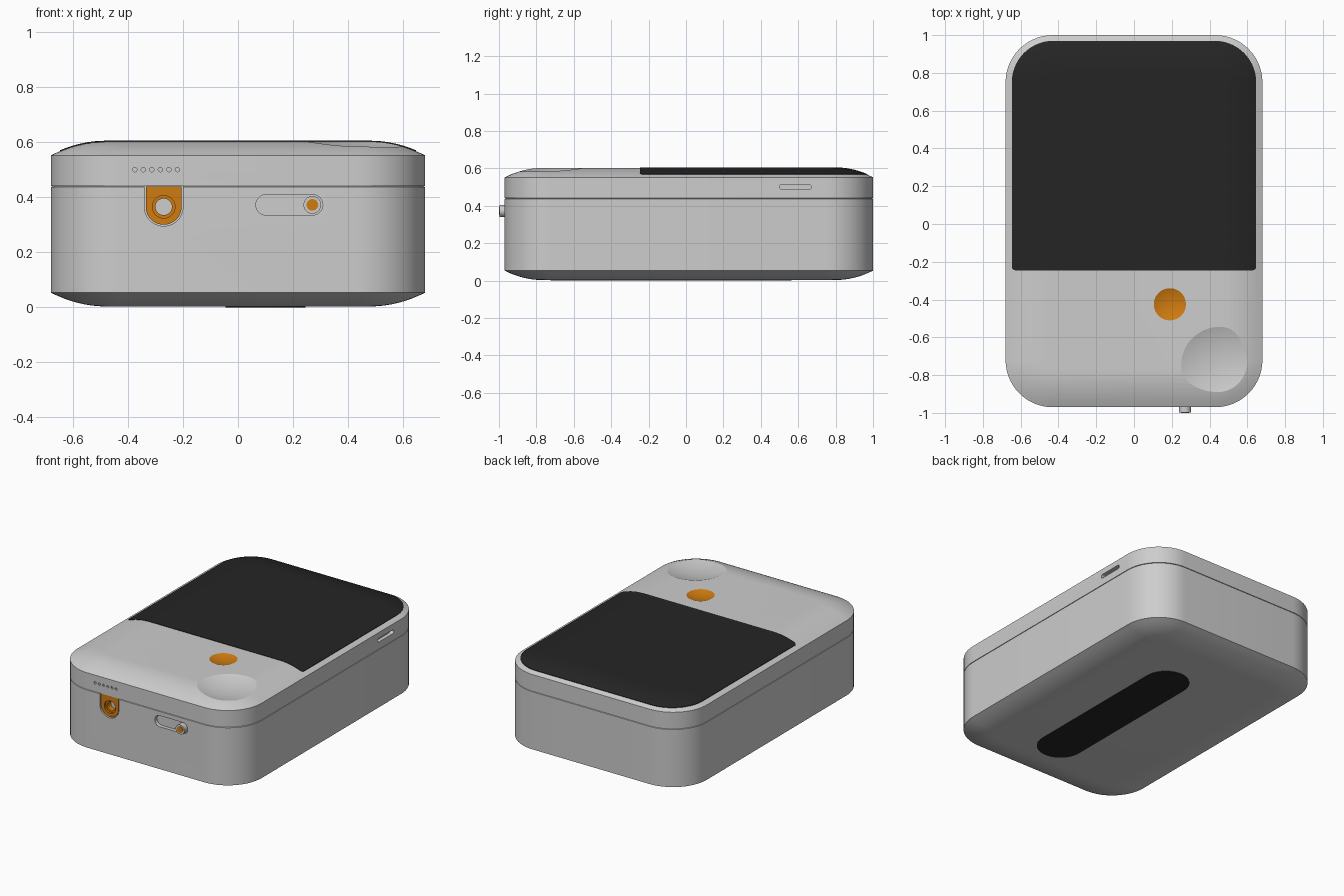
import bpy, bmesh
from math import cos, sin, radians, hypot, ceil, sqrt
from mathutils import Vector

if "Cube" in bpy.data.objects:
    bpy.data.objects.remove(bpy.data.objects["Cube"])


def material(name, rgb):
    m = bpy.data.materials.new(name)
    m.use_nodes = True
    m.diffuse_color = (*rgb, 1)
    bsdf = next(n for n in m.node_tree.nodes if n.type == "BSDF_PRINCIPLED")
    bsdf.inputs["Base Color"].default_value = (*rgb, 1)
    return m


GREY = material("light grey", (0.61, 0.61, 0.61))
BLACK = material("soft black", (0.018, 0.018, 0.018))
ORANGE = material("orange", (0.63, 0.2, 0.005))

# Overall case dimensions
HX, Y0, Y1, CORNER = 0.68, -0.97, 1.0, 0.25
TOP, BOTTOM, SEAM = 0.602, 0.003, 0.44
FALL, SOFT = 0.05, 0.2          # height and width of the soft edge


def rounded(x0, x1, y0, y1, radii, step=9):
    """Rectangle outline with one radius per corner, long edges split by step."""
    if not isinstance(radii, tuple):
        radii = (radii,) * 4
    corners = [(x0, y0, 1, 1), (x1, y0, -1, 1), (x1, y1, -1, -1), (x0, y1, 1, -1)]
    raw = []
    for i, ((x, y, sx, sy), r) in enumerate(zip(corners, radii)):
        for k in range(15):
            a = radians(180 + 90 * i + 90 * k / 14)
            raw.append(Vector((x + sx * r + r * cos(a), y + sy * r + r * sin(a))))
    pts = []
    for a, b in zip(raw, raw[1:] + raw[:1]):
        d = (b - a).length
        if d > 1e-6:
            m = ceil(d / step)
            pts += [a.lerp(b, j / m) for j in range(m)]
    return pts


def disc(x, y, r):
    return rounded(x - r, x + r, y - r, y + r, r)


def loft(name, loops, mat=None, caps=(True, True)):
    """Skin a stack of equal-count loops."""
    bm = bmesh.new()
    rows = [[bm.verts.new(p) for p in loop] for loop in loops]
    for a, b in zip(rows, rows[1:]):
        for i in range(len(a)):
            j = (i + 1) % len(a)
            bm.faces.new((a[i], a[j], b[j], b[i]))
    if caps[0]:
        bm.faces.new(rows[0][::-1])
    if caps[1]:
        bm.faces.new(rows[-1])
    bmesh.ops.recalc_face_normals(bm, faces=bm.faces)
    me = bpy.data.meshes.new(name)
    bm.to_mesh(me)
    bm.free()
    ob = bpy.data.objects.new(name, me)
    bpy.context.collection.objects.link(ob)
    if mat:
        me.materials.append(mat)
    return ob


def prism(name, pts, axis, a, b, mat=None):
    """Extrude a flat outline along an axis from a to b."""
    place = {"x": lambda p, t: (t, p.x, p.y),
             "y": lambda p, t: (p.x, t, p.y),
             "z": lambda p, t: (p.x, p.y, t)}[axis]
    return loft(name, [[place(p, t) for p in pts] for t in (a, b)], mat)


def cut(ob, cutter):
    cutter.hide_render = True
    mod = ob.modifiers.new("cut", "BOOLEAN")
    mod.operation, mod.solver, mod.object = "DIFFERENCE", "EXACT", cutter
    bpy.context.view_layer.objects.active = ob
    bpy.ops.object.modifier_apply(modifier=mod.name)
    bpy.data.objects.remove(cutter)


def smooth(*obs):
    bpy.ops.object.select_all(action="DESELECT")
    for ob in obs:
        ob.select_set(True)
    bpy.context.view_layer.objects.active = obs[0]
    bpy.ops.object.shade_smooth_by_angle(angle=radians(10))


def case_loop(inset, z):
    d = inset
    return [(p.x, p.y, z) for p in rounded(-HX + d, HX - d, Y0 + d, Y1 - d, CORNER - d)]


def drop(inset):
    return FALL * (1 - min(max(inset, 0), SOFT) / SOFT) ** 2


def height(x, y):
    """Top surface height, from the distance to the case outline."""
    qx = abs(x) - (HX - CORNER)
    qy = abs(y - (Y0 + Y1) / 2) - ((Y1 - Y0) / 2 - CORNER)
    out = hypot(max(qx, 0), max(qy, 0)) + min(max(qx, qy), 0) - CORNER
    return TOP - drop(-out)


def dish(x, y, z, rim, R, tilt=0):
    """Ball cutter that leaves a shallow round dish."""
    n = Vector((tilt, -tilt, 1)).normalized()
    c = Vector((x, y, z)) + n * sqrt(R * R - rim * rim)
    bpy.ops.mesh.primitive_uv_sphere_add(segments=96, ring_count=96, radius=R, location=c)
    return bpy.context.object


# Case halves, meeting at a fine groove
steps = [SOFT * i / 8 for i in range(9)]
base = loft("base_shell",
            [case_loop(d, BOTTOM + drop(d)) for d in reversed(steps)]
            + [case_loop(0, SEAM - 0.003), case_loop(0.006, SEAM)], GREY)
lid = loft("lid_shell",
           [case_loop(0.006, SEAM), case_loop(0, SEAM + 0.001)]
           + [case_loop(d, TOP - drop(d)) for d in steps], GREY)

# Lid: thumb dish, button dish, indicator holes and side slot
cut(lid, dish(0.43, -0.725, 0.592, 0.17, 0.6, 0.04))
bx, by, br = 0.19, -0.425, 0.085
cut(lid, dish(bx, by, TOP, br, 0.25))
for i in range(6):
    cut(lid, prism("hole", disc(-0.375 + 0.031 * i, 0.5, 0.008), "y", Y0 - 0.1, Y0 + 0.01))
cut(lid, prism("slot", rounded(0.5, 0.67, 0.488, 0.514, 0.013), "x", HX - 0.025, HX + 0.1))
lid.data.materials.append(ORANGE)
for f in lid.data.polygons:
    pts = [lid.data.vertices[v].co for v in f.vertices]
    if all(hypot(p.x - bx, p.y - by) < br + 0.002 for p in pts):
        f.material_index = 1

# Base: port pocket and slider track
px, pz = -0.27, 0.365
cut(base, prism("pocket", rounded(px - 0.07, px + 0.07, pz - 0.07, 0.5, (0.07, 0.07, 0, 0)),
                "y", Y0 - 0.1, Y0 + 0.06))
cut(base, prism("track", rounded(0.065, 0.308, 0.335, 0.409, 0.037), "y", Y0 - 0.1, Y0 + 0.025))

# Orange port insert with a stepped hole
port = prism("port_insert",
             rounded(px - 0.065, px + 0.065, pz - 0.065, SEAM - 0.002, (0.065, 0.065, 0, 0)),
             "y", Y0 + 0.006, Y0 + 0.059, ORANGE)
cut(port, prism("bore", disc(px, pz, 0.03), "y", Y0 - 0.1, Y0 + 0.1))
cut(port, prism("counterbore", disc(px, pz, 0.041), "y", Y0 - 0.1, Y0 + 0.02))

# Slider knob with coloured end
knob = prism("slider_knob", disc(0.27, 0.372, 0.032), "y", -0.997, Y0 + 0.03, GREY)
knob_cap = prism("slider_knob_cap", disc(0.27, 0.372, 0.021), "y", -1.0, -0.996, ORANGE)

# Screen panel following the curved lid
outline = rounded(-0.647, 0.647, -0.245, 0.97, (0.02, 0.02, 0.22, 0.22), 0.05)
cy = 0.36
loops = [[(p.x, p.y, height(p.x, p.y) - 0.01) for p in outline]]
for i in range(11):
    s = 1 - 0.035 * i
    ring = [(p.x * s, cy + (p.y - cy) * s) for p in outline]
    loops.append([(x, y, height(x, y) + 0.003) for x, y in ring])
screen = loft("screen", loops, BLACK, (False, True))

# Grip strip underneath
pad = prism("grip_strip", rounded(-0.045, 0.245, -0.725, 0.565, 0.145), "z", 0, 0.006, BLACK)

smooth(base, lid, port, knob, knob_cap, screen, pad)
